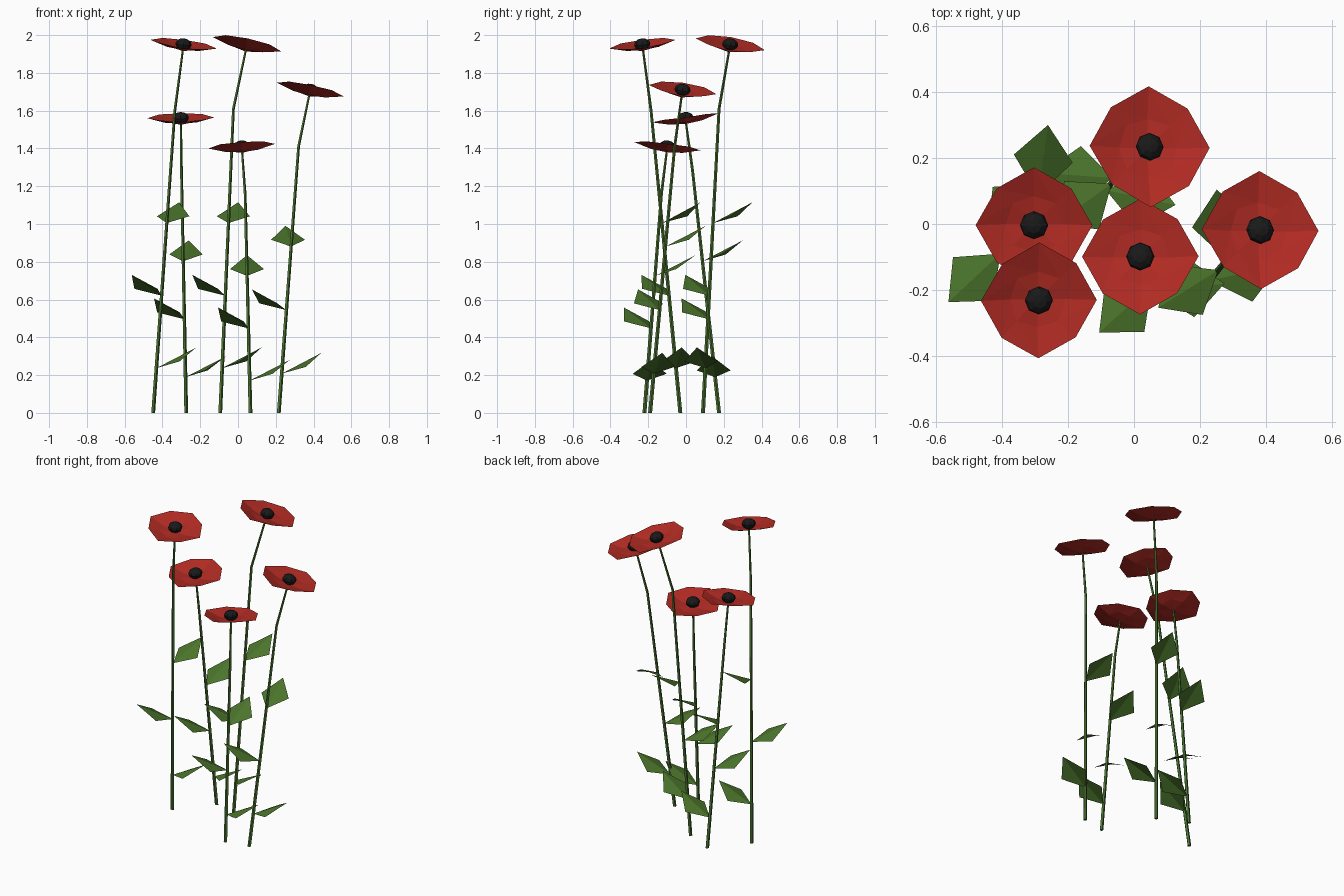
import bpy, math
from mathutils import Vector, Matrix

if "Cube" in bpy.data.objects:
    bpy.data.objects.remove(bpy.data.objects["Cube"])


def material(name, rgb):
    m = bpy.data.materials.new(name)
    m.diffuse_color = (*rgb, 1)
    m.use_nodes = True
    m.node_tree.nodes["Principled BSDF"].inputs["Base Color"].default_value = m.diffuse_color
    return m


RED = material("petal_red", (0.44, 0.024, 0.017))
LEAF = material("leaf_green", (0.07, 0.175, 0.024))
STEM = material("stem_green", (0.07, 0.175, 0.030))
BLACK = material("centre_black", (0.010, 0.010, 0.010))


def make(name, verts, faces, mat, matrix=None):
    me = bpy.data.meshes.new(name)
    me.from_pydata([tuple(v) for v in verts], [], faces)
    me.materials.append(mat)
    if matrix is not None:
        me.transform(matrix)
    me.update()
    ob = bpy.data.objects.new(name, me)
    bpy.context.collection.objects.link(ob)
    return ob


def stem(name, path, radii, sides=5):
    verts, faces = [], []
    for p, r in zip(path, radii):
        for i in range(sides):
            a = math.tau * i / sides
            verts.append(p + Vector((r * math.cos(a), r * math.sin(a), 0)))
    for k in range(len(path) - 1):
        for i in range(sides):
            j = (i + 1) % sides
            faces.append((k * sides + i, k * sides + j,
                          (k + 1) * sides + j, (k + 1) * sides + i))
    faces.append(tuple(reversed(range(sides))))
    faces.append(tuple(range(len(verts) - sides, len(verts))))
    make(name, verts, faces, STEM)


def leaf(name, root, azimuth):
    # diamond rising outwards, sides drooping from the midrib
    verts = [(0, 0, 0), (0.112, -0.09, 0.036), (0.215, 0, 0.11), (0.112, 0.09, 0.036)]
    m = Matrix.Translation(root) @ Matrix.Rotation(math.radians(azimuth), 4, 'Z')
    make(name, verts, [(0, 1, 2), (0, 2, 3)], LEAF, m)


def flower(name, top, direction, size):
    tilt = Matrix.Translation(top) @ Vector((0, 0, 1)).rotation_difference(direction).to_matrix().to_4x4()
    # four broad petals joined in a shallow saucer: even spokes are tips, odd are seams
    verts, faces = [(0, 0, -0.020)], []
    for radius, heights in (((0.085, 0.092), (-0.013, -0.004)), ((0.177, 0.160), (0.012, 0.016))):
        for i in range(8):
            a, r = i * math.pi / 4, radius[i % 2] * size
            verts.append((r * math.cos(a), r * math.sin(a), heights[i % 2]))
    for i in range(8):
        j = (i + 1) % 8
        faces += [(0, 1 + i, 1 + j), (1 + i, 9 + i, 9 + j), (1 + i, 9 + j, 1 + j)]
    make(name + "_petals", verts, faces, RED, tilt)
    # faceted dark centre
    bpy.ops.mesh.primitive_uv_sphere_add(segments=8, ring_count=6, radius=0.043)
    ob = bpy.context.object
    ob.name = name + "_centre"
    ob.data.transform(tilt @ Matrix.Translation((0, 0, 0.012)) @ Matrix.Diagonal((1, 1, 0.72, 1)))
    ob.data.materials.append(BLACK)


# base (x, y), bend, top, leaf azimuths, flower size
PLANTS = [
    ((-0.45, -0.03), (-0.335, -0.185, 1.60), (-0.29, -0.23, 1.94), (8, -137, 72), 1),
    ((-0.275, 0.175), (-0.30, 0.035, 1.28), (-0.303, -0.002, 1.55), (-4, -138, 82), 1),
    ((-0.095, 0.09), (-0.025, 0.175, 1.61), (0.045, 0.232, 1.94), (-12, -144, 76), 1.05),
    ((0.065, -0.22), (0.037, -0.13, 1.16), (0.02, -0.10, 1.40), (7, -138, 90), 1),
    ((0.215, -0.19), (0.32, -0.06, 1.41), (0.38, -0.02, 1.70), (12, -148, 98), 1.02),
]

for n, (base, bend, top, azimuths, size) in enumerate(PLANTS, 1):
    b, m, t = Vector((*base, 0)), Vector(bend), Vector(top)
    stem(f"stem_{n}", [b, m, t], [0.011, 0.008, 0.006])
    flower(f"flower_{n}", t, (t - m).normalized(), size)
    for k, az in enumerate(azimuths):
        z = (0.122, 0.32, 0.518)[k] * t.z
        leaf(f"leaf_{n}_{k + 1}", b.lerp(m, z / m.z), az)
